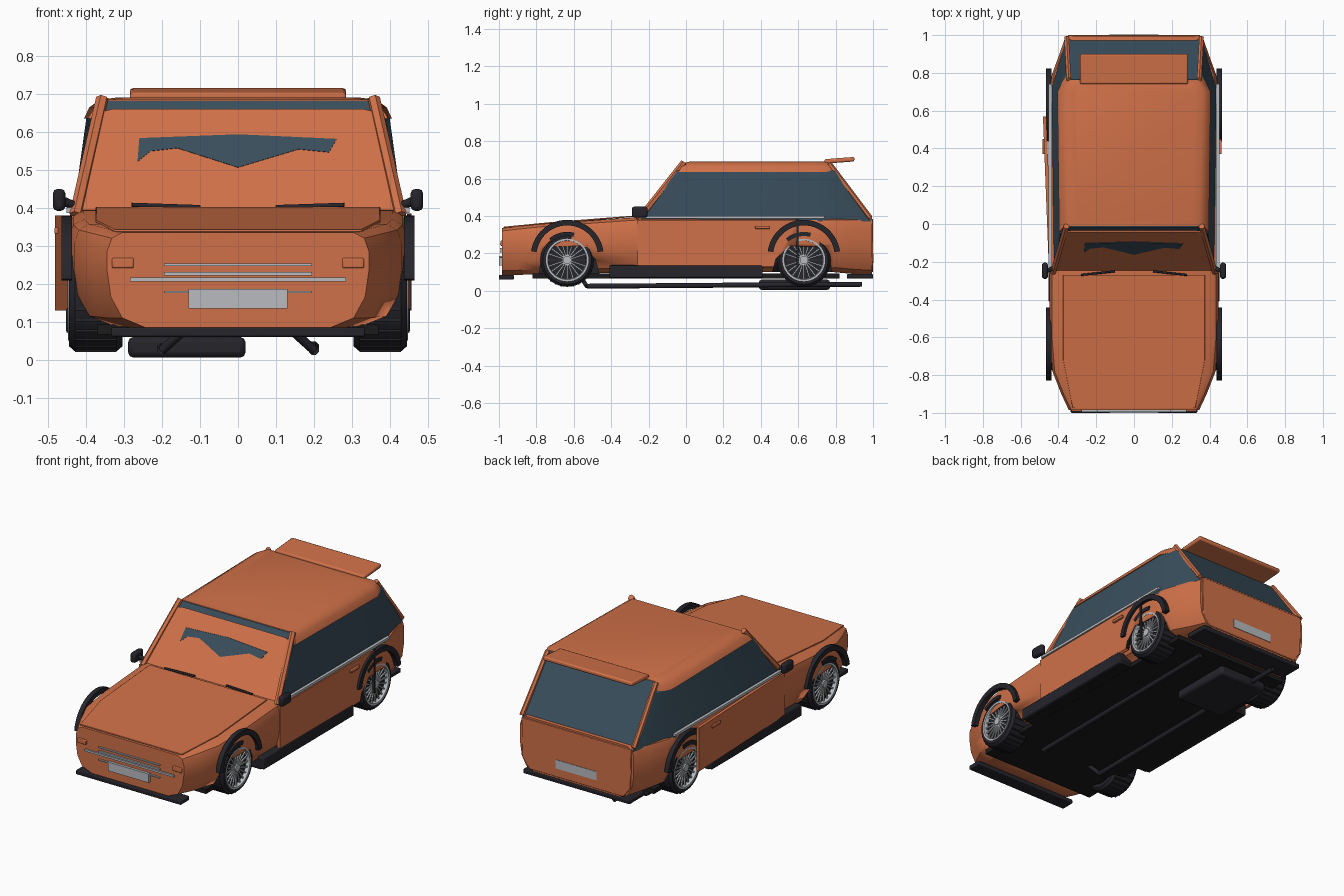
import bpy, bmesh, math
from mathutils import Vector

cube = bpy.data.objects.get("Cube")
if cube:
    bpy.data.objects.remove(cube)


def material(name, rgb, rough=0.5):
    m = bpy.data.materials.new(name)
    m.use_nodes = True
    m.diffuse_color = (*rgb, 1)
    node = m.node_tree.nodes["Principled BSDF"]
    node.inputs["Base Color"].default_value = (*rgb, 1)
    node.inputs["Roughness"].default_value = rough
    return m


ORANGE = material("orange paint", (0.63, 0.165, 0.065))
GLASS = material("tinted glass", (0.04, 0.075, 0.105))
BLACK = material("black trim", (0.018, 0.018, 0.024))
FLOOR = material("underbody black", (0.011, 0.011, 0.012))
SILVER = material("silver metal", (0.48, 0.50, 0.53))


def finish(name, bm, mat, bevel=0.0, angle=35):
    bmesh.ops.recalc_face_normals(bm, faces=bm.faces)
    me = bpy.data.meshes.new(name)
    bm.to_mesh(me)
    bm.free()
    me.materials.append(mat)
    ob = bpy.data.objects.new(name, me)
    bpy.context.collection.objects.link(ob)
    for o in bpy.context.selected_objects:
        o.select_set(False)
    ob.select_set(True)
    bpy.context.view_layer.objects.active = ob
    if bevel:
        mod = ob.modifiers.new("Bevel", "BEVEL")
        mod.width, mod.segments = bevel, 2
    bpy.ops.object.shade_smooth_by_angle(angle=math.radians(angle))
    return ob


def loft(name, rings, mat, bevel=0.0, closed=False, angle=35):
    """Skin a row of equal closed rings; cap the ends unless it loops."""
    bm = bmesh.new()
    rows = [[bm.verts.new(p) for p in r] for r in rings]
    n = len(rows[0])
    pairs = list(zip(rows, rows[1:])) + ([(rows[-1], rows[0])] if closed else [])
    for a, b in pairs:
        for i in range(n):
            j = (i + 1) % n
            bm.faces.new((a[i], a[j], b[j], b[i]))
    if not closed:
        bm.faces.new(rows[0])
        bm.faces.new(rows[-1])
    return finish(name, bm, mat, bevel, angle)


def plate(name, pts, push, mat, bevel=0.0):
    """Flat outline thickened along the push vector."""
    a = [Vector(p) for p in pts]
    return loft(name, [a, [p + Vector(push) for p in a]], mat, bevel)


def box(name, x, y, z, mat, bevel=0.0):
    pts = [(x[0], y[0], z[0]), (x[1], y[0], z[0]), (x[1], y[1], z[0]), (x[0], y[1], z[0])]
    return plate(name, pts, (0, 0, z[1] - z[0]), mat, bevel)


def rod(name, a, b, r, mat, sides=8):
    """Straight bar between two points."""
    a, b = Vector(a), Vector(b)
    q = (b - a).to_track_quat("Z", "Y")
    turn = math.pi / sides
    ring = [q @ Vector((r * math.cos(2 * turn * (i + .5)), r * math.sin(2 * turn * (i + .5)), 0))
            for i in range(sides)]
    return loft(name, [[a + p for p in ring], [b + p for p in ring]], mat, angle=50)


def arc(name, cy, cz, x, r, start, end, mat):
    """Curved strip around a wheel centre, angles in degrees."""
    rings = []
    for i in range(25):
        t = math.radians(start + (end - start) * i / 24)
        rings.append([(px, cy + pr * math.cos(t), cz + pr * math.sin(t))
                      for px, pr in ((x[0], r[0]), (x[1], r[0]), (x[1], r[1]), (x[0], r[1]))])
    return loft(name, rings, mat)


def lathe(name, cx, cy, cz, profile, mat, steps=40):
    """Ring profile of (x offset, radius) spun about the axle."""
    rings = []
    for i in range(steps):
        t = math.tau * i / steps
        rings.append([(cx + px, cy + r * math.cos(t), cz + r * math.sin(t)) for px, r in profile])
    return loft(name, rings, mat, closed=True)


# Lower body: stations of y, half width, bottom, top
def section(y, w, zb, zt):
    half = [(w - .1, zb), (w - .04, zb + .025), (w - .01, zb + .08), (w, zb + .15),
            (w, zt - .05), (w - .012, zt - .015), (w - .04, zt)]
    return [(x, y, z) for x, z in half] + [(-x, y, z) for x, z in reversed(half)]


stations = [(-.985, .345, .085, .335), (-.9, .385, .085, .345), (-.78, .432, .09, .357),
            (-.6, .446, .09, .37), (-.27, .447, .1, .393), (.7, .447, .1, .395),
            (.79, .435, .1, .395), (.9, .395, .09, .395), (.994, .362, .085, .395)]
body = loft("lower_body", [section(*s) for s in stations], ORANGE)

# Doors; one stands slightly ajar
door_z = ((0, 0, .25))
door_r = plate("door_right", [(.43, -.26, .13), (.45, -.26, .13), (.452, .6, .13), (.43, .6, .13)],
               door_z, ORANGE)
plate("door_left", [(-.43, -.26, .13), (-.45, -.26, .13), (-.482, .57, .13), (-.465, .57, .13)],
      door_z, ORANGE)
box("door_edge_right", (.445, .457), (.592, .602), (.13, .385), BLACK)

# Wheel openings
arch = [(-.17, -.1), (-.14, .17), (-.1, .235), (.08, .24), (.15, .17), (.22, -.1)]
for s in (-1, 1):
    for cy in (-.635, .63):
        cut = plate("arch_cutter", [(s * .29, cy + a * (1 if cy < 0 else -1), z) for a, z in arch],
                    (s * .3, 0, 0), BLACK)
        for target in (body, door_r):
            if target is door_r and (s < 0 or cy < 0):
                continue
            mod = target.modifiers.new("Arch", "BOOLEAN")
            mod.operation, mod.object, mod.solver = "DIFFERENCE", cut, "EXACT"
            mod.material_mode = "TRANSFER"
            bpy.context.view_layer.objects.active = target
            bpy.ops.object.modifier_apply(modifier=mod.name)
        bpy.data.objects.remove(cut)


# Cabin glass and roof: rings of front, shoulder and rear points
def cabin_ring(z, *pts):
    return [(x, y, z) for x, y in pts] + [(-x, y, z) for x, y in reversed(pts)]


loft("cabin_glass", [cabin_ring(.37, (.425, -.255), (.437, .72), (.357, .99)),
                     cabin_ring(.635, (.39, -.051), (.40, .70), (.36, .80)),
                     cabin_ring(.682, (.345, -.015), (.36, .70), (.335, .765))], GLASS, angle=20)
loft("roof", [cabin_ring(.635, (.396, -.042), (.406, .70), (.362, .785)),
              cabin_ring(.665, (.378, -.022), (.392, .70), (.352, .775)),
              cabin_ring(.684, (.345, -.01), (.365, .70), (.34, .762)),
              cabin_ring(.691, (.30, .02), (.32, .69), (.30, .74))], ORANGE)


# Windscreen cover with a clear patch
def screen(x, z, off):
    return (x, -.24 + (z - .39) * .77 - off, z)


plate("windscreen_panel", [screen(x, z, 0) for x, z in
      ((-.415, .39), (.415, .39), (.375, .645), (.33, .657), (-.33, .657), (-.375, .645))],
      (0, -.007, .004), ORANGE)
patch = [(-.265, .52), (-.26, .582), (0, .592), (.26, .58), (.24, .545), (.16, .553),
         (0, .505), (-.16, .556), (-.23, .548)]
plate("windscreen_patch", [screen(x, z, .004) for x, z in patch], (0, -.008, .002), GLASS)

# Bonnet panel, spoiler, tailgate
plate("bonnet", [(-.325, -.975, .336), (.325, -.975, .336), (.375, -.72, .361), (.375, -.27, .396),
                 (-.375, -.27, .396), (-.375, -.72, .361)], (0, 0, .007), ORANGE, .002)
plate("rear_spoiler", [(-.285, .74, .68), (.285, .74, .68), (.285, .9, .692), (-.285, .9, .692)],
      (0, 0, .024), ORANGE, .008)
plate("tailgate", [(-.3, .99, .1), (.3, .99, .1), (.345, .99, .16), (.35, .99, .385),
                   (-.35, .99, .385), (-.345, .99, .16)], (0, .01, 0), ORANGE, .003)

# Front trim bars and number plates
for i, (hw, z, h) in enumerate(((.195, .25, .006), (.195, .226, .009), (.285, .211, .011), (.195, .178, .006))):
    box(f"grille_bar_{i + 1}", (-hw, hw), (-.995, -.98), (z - h / 2, z + h / 2), SILVER)
box("front_plate", (-.13, .13), (-1, -.984), (.135, .186), SILVER)
box("rear_plate", (-.13, .13), (.995, 1.0025), (.15, .2), SILVER)

# Bumpers and underbody
box("front_bumper", (-.335, .335), (-1, -.92), (.06, .085), BLACK, .005)
box("rear_bumper", (-.34, .34), (.86, 1), (.065, .09), BLACK, .005)
box("floor_pan", (-.37, .37), (-.82, .82), (.066, .092), FLOOR)
box("floor_middle", (-.43, .43), (-.41, .41), (.068, .1), FLOOR)
box("silencer", (-.29, .02), (.39, .77), (.005, .06), BLACK, .015)
rod("exhaust_pipe", (-.2, -.53, .025), (-.2, .94, .035), .014, BLACK)
rod("brake_pipe", (.2, -.53, .025), (.2, .8, .035), .014, BLACK)
for s in (-1, 1):
    rod("pipe_bracket", (s * .2, -.53, .025), (s * .15, -.56, .07), .012, BLACK)

# Paired parts on both sides
for s, side in ((1, "right"), (-1, "left")):
    rod("front_pillar_" + side, (s * .428, -.255, .38), (s * .358, -.012, .687), .017, ORANGE, 6)
    rod("rear_pillar_" + side, (s * .357, .985, .39), (s * .345, .765, .682), .014, ORANGE, 6)
    box("chrome_strip_" + side, (s * .435, s * .452), (-.25, .74), (.387, .401), SILVER)
    box("sill_" + side, (s * .36, s * .453), (-.41, .41), (.07, .137), BLACK, .006)
    box("headlamp_" + side, (s * .275, s * .332), (-.993, -.97), (.241, .268), ORANGE, .004)
    hx = .452 if s > 0 else .472
    box("door_handle_" + side, (s * (hx - .01), s * (hx + .012)), (.37, .45), (.332, .348), ORANGE, .003)
    box("mirror_" + side, (s * .455, s * .488), (-.29, -.205), (.392, .45), BLACK, .012)
    rod("mirror_arm_" + side, (s * .42, -.23, .4), (s * .465, -.25, .42), .012, BLACK)
    rod("wiper_" + side, (s * .1, -.25, .402), (s * .28, -.27, .408), .006, BLACK)
    for cy, end in ((-.635, "front"), (.63, "rear")):
        tag = f"_{end}_{side}"
        cz, cx = .165, s * .375
        arc("arch_trim" + tag, cy, .185, (s * .438, s * .465), (.165, .195), 8, 172, BLACK)
        arc("tyre_rub" + tag, cy, cz, (s * .44, s * .4535), (.128, .15), 75, 130, BLACK)
        # Tyre, tread, rim, hub and spokes
        lathe("tyre" + tag, cx, cy, cz, [(-.07, .11), (-.07, .13), (-.055, .143), (.055, .143),
                                         (.07, .13), (.07, .11)], BLACK)
        for i in range(28):
            t = math.tau * i / 28
            d = Vector((0, math.cos(t), math.sin(t)))
            c = Vector((cx, cy, cz)) + d * .142
            rod("tread" + tag, c - Vector((.055, 0, 0)), c + Vector((.055, 0, 0)), .005, BLACK, 4)
        lathe("rim" + tag, cx, cy, cz, [(s * .05, .1), (s * .073, .104), (s * .073, .114), (s * .05, .114)], SILVER)
        rod("rim_backing" + tag, (cx - s * .06, cy, cz), (cx + s * .04, cy, cz), .112, BLACK, 32)
        rod("hub" + tag, (cx, cy, cz), (cx + s * .07, cy, cz), .022, SILVER, 16)
        for i in range(20):
            t = math.tau * i / 20
            d = Vector((0, math.cos(t), math.sin(t)))
            o = Vector((cx + s * .058, cy, cz))
            rod("spoke" + tag, o + d * .015, o + d * .106, .0055, SILVER, 4)
